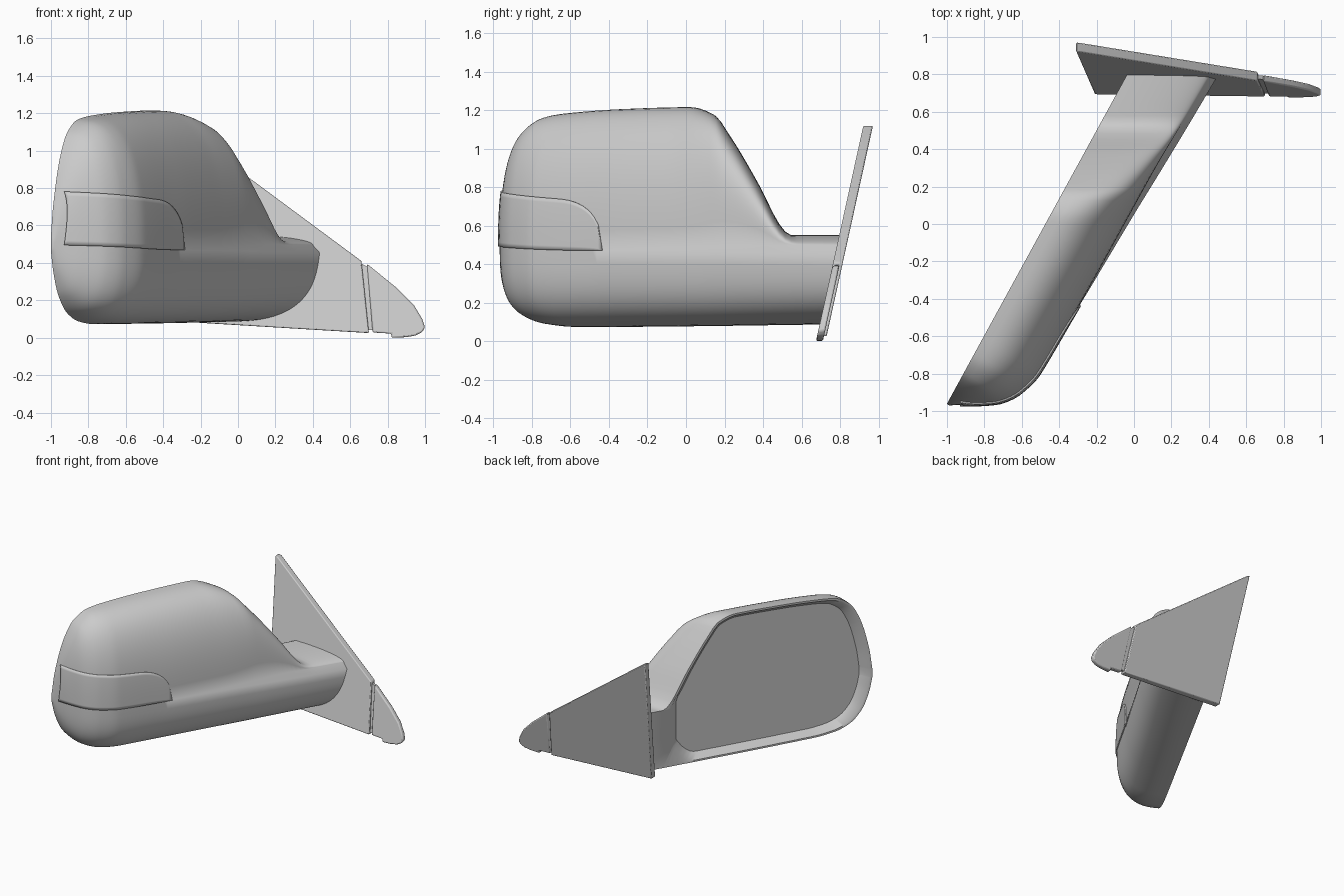
import bpy, bmesh, math
from mathutils import Vector

cube = bpy.data.objects.get("Cube")
if cube:
    bpy.data.objects.remove(cube, do_unlink=True)

grey = bpy.data.materials.new("plain grey")
grey.use_nodes = True
grey.diffuse_color = (0.6, 0.6, 0.6, 1)
grey.node_tree.nodes["Principled BSDF"].inputs["Base Color"].default_value = (0.6, 0.6, 0.6, 1)

# Housing axes: ALONG runs from the outer tip to the arm, OUT faces forward
ALONG, OUT = Vector((0.48, 0.877, 0)), Vector((0.877, -0.48, 0))
BACK, TIP, ROOT = -0.416, -1.325, 0.93


def curve(points):
    """Monotone smooth interpolation through (t, value) points."""
    xs, ys = zip(*points)
    d = [(ys[i + 1] - ys[i]) / (xs[i + 1] - xs[i]) for i in range(len(xs) - 1)]
    m = [d[0]] + [2 * a * b / (a + b) if a * b > 0 else 0 for a, b in zip(d, d[1:])] + [d[-1]]

    def f(t):
        t = min(max(t, xs[0]), xs[-1])
        i = max(k for k in range(len(d)) if xs[k] <= t)
        h = xs[i + 1] - xs[i]
        s = (t - xs[i]) / h
        a, b = s * s * (3 - 2 * s), s * (1 - s)
        return ys[i] * (1 - a) + ys[i + 1] * a + h * b * (m[i] * (1 - s) - m[i + 1] * s)
    return f


top = curve([(TIP, .53), (-1.30, .70), (-1.22, .97), (-1.14, 1.10), (-1.03, 1.165), (-.9, 1.185),
             (-.6, 1.205), (-.2, 1.215), (-.06, 1.175), (.03, 1.07), (.2, .82), (.34, .59),
             (.39, .55), (ROOT, .55)])
bottom = curve([(TIP, .47), (-1.30, .36), (-1.24, .225), (-1.14, .13), (-1.02, .088),
                (-.85, .073), (ROOT, .09)])
front = curve([(TIP, -.40), (-1.30, -.36), (-1.25, -.27), (-1.17, -.158), (-1.08, -.098),
               (-.94, -.06), (-.54, -.047), (.03, -.014), (.41, .003), (ROOT, .02)])
crest = curve([(TIP, .5), (-1.2, .48), (-.5, .47), (ROOT, .45)])
ledge = curve([(TIP, 0), (-.6, 0), (.25, .035), (ROOT, .035)])
square = curve([(TIP, 2.7), (-.25, 2.6), (.25, 3.8), (.45, 2), (ROOT, 2)])
skew = curve([(TIP, 0), (-.5, 0), (-.05, .547), (ROOT, .547)])


def plate_y(z):
    return 0.675 + 0.22 * z


def place(t, w, z):
    """Housing coordinates to a point; sections turn parallel to the plate, which trims the arm."""
    t += skew(t) * (w - BACK)
    t = min(t, (plate_y(z) + 0.045 + 0.48 * w) / 0.877)
    return ALONG * t + OUT * w + Vector((0, 0, z))


def section(t, steps=20):
    """Cross-section from the top rear edge, over the front, to the bottom rear edge."""
    pts = []
    g, zc, wf = ledge(t), crest(t), front(t)
    zu = zc + 1.1 * g
    for half, n in ((1, square(t)), (-1, 2.9)):
        w1, z0 = (wf - g, zu) if half > 0 else (wf, zc)
        z1 = top(t) if half > 0 else bottom(t)
        for k in range(steps + 1):
            a = math.pi / 2 * (1 - k / steps if half > 0 else k / steps)
            c, s = max(math.cos(a), 0) ** (2 / n), max(math.sin(a), 0) ** (2 / n)
            pts.append((BACK + (w1 - BACK) * c, z0 + (z1 - z0) * s))
    return pts


def finish(name, bm, bevel=0, solid=0, angle=35):
    bmesh.ops.remove_doubles(bm, verts=bm.verts, dist=1e-4)
    bmesh.ops.recalc_face_normals(bm, faces=bm.faces)
    me = bpy.data.meshes.new(name)
    bm.to_mesh(me)
    bm.free()
    me.materials.append(grey)
    ob = bpy.data.objects.new(name, me)
    bpy.context.collection.objects.link(ob)
    if solid:
        mod = ob.modifiers.new("thickness", 'SOLIDIFY')
        mod.thickness, mod.offset = solid, 0
    if bevel:
        mod = ob.modifiers.new("soft edges", 'BEVEL')
        mod.width, mod.segments = bevel, 2
    bpy.ops.object.select_all(action='DESELECT')
    ob.select_set(True)
    bpy.context.view_layer.objects.active = ob
    bpy.ops.object.shade_smooth_by_angle(angle=math.radians(angle))


def grid_faces(bm, rows):
    for r0, r1 in zip(rows, rows[1:]):
        for j in range(len(r0) - 1):
            bm.faces.new((r0[j], r0[j + 1], r1[j + 1], r1[j]))


# Housing and arm, lofted in one shell
COUNT = 90
stations = [TIP + (ROOT - TIP) * (i / COUNT) ** 1.6 for i in range(COUNT + 1)]
bm = bmesh.new()
rows = [[bm.verts.new(place(t, w, z)) for w, z in section(t)] for t in stations]
grid_faces(bm, rows)
bm.faces.new(rows[0])

# Rear rim, chamfered recess and the glass outline
rim = [r[0] for r in rows] + [r[-1] for r in reversed(rows)]
rim_tz = [(t, top(t)) for t in stations] + [(t, bottom(t)) for t in reversed(stations)]


def opening(scale, depth):
    pts = []
    for i, (t, z) in enumerate(rim_tz):
        t = min(t, 0.34)
        if i > COUNT:
            z += 0.14 * max(0, (t - 0.16) / 0.18) ** 2
        t, z = -0.5 + (t + 0.5) * scale, 0.63 + (z - 0.63) * scale
        pts.append(ALONG * t + OUT * (BACK + depth) + Vector((0, 0, z)))
    return pts


lip = [bm.verts.new(p) for p in opening(0.975, 0)]
recess = [bm.verts.new(p) for p in opening(0.9, 0.06)]
for outer, inner in ((rim, lip), (lip, recess)):
    for i in range(len(rim)):
        k = (i + 1) % len(rim)
        bm.faces.new((outer[i], outer[k], inner[k], inner[i]))
finish("mirror_housing", bm, angle=48)

bm = bmesh.new()
bm.faces.new([bm.verts.new(p) for p in opening(0.902, 0.058)])
finish("mirror_glass", bm)


# Turn signal lens following the housing surface
def surface(t, z):
    wf = front(t) - ledge(t)
    n, zc = square(t), crest(t)
    h = min(max((z - zc) / (top(t) - zc), 0), 1)
    return BACK + (wf - BACK) * (1 - h ** n) ** (1 / n)


bm = bmesh.new()
rows = []
for i in range(41):
    s = (i / 40) ** 1.3
    row = []
    for j in range(13):
        t_mid = -1.295 + 0.775 * s
        corner = max(0, (t_mid + 0.8) / 0.28)
        low = 0.495 - 0.025 * math.sin(math.pi * min(1, s * 1.1) / 2)
        height = (0.285 - 0.03 * s) * max(0, 1 - corner ** 2.4) ** (1 / 2.4)
        z = low + height * j / 12
        t = t_mid + 0.07 * (z - low) * (1 - s)
        row.append(bm.verts.new(place(t, surface(t, z), z)))
    rows.append(row)
grid_faces(bm, rows)
finish("turn_signal_lens", bm, solid=0.018)


# Sloping mounting plate, its small corner cover and the joint between them
def slab(name, outline, near, far, bevel):
    bm = bmesh.new()
    a, b = [[bm.verts.new((x, plate_y(z) + off, z)) for x, z in outline] for off in (near, far)]
    bm.faces.new(a)
    bm.faces.new(b)
    for i in range(len(a)):
        k = (i + 1) % len(a)
        bm.faces.new((a[i], a[k], b[k], b[i]))
    finish(name, bm, bevel)


slab("mounting_plate", [(-.31, 1.12), (-.285, 1.11), (.66, .41), (.70, .025), (-.21, .08)], 0, 0.05, 0.006)
slab("corner_cover", [(.69, .395), (.85, .265), (.94, .175), (.985, .1), (1, .055), (.985, .03),
                      (.95, .012), (.9, .003), (.82, 0), (.82, .022), (.72, .028)], 0, 0.036, 0.008)
slab("plate_joint", [(.65, .40), (.70, .375), (.73, .04), (.69, .04)], 0.014, 0.034, 0)
